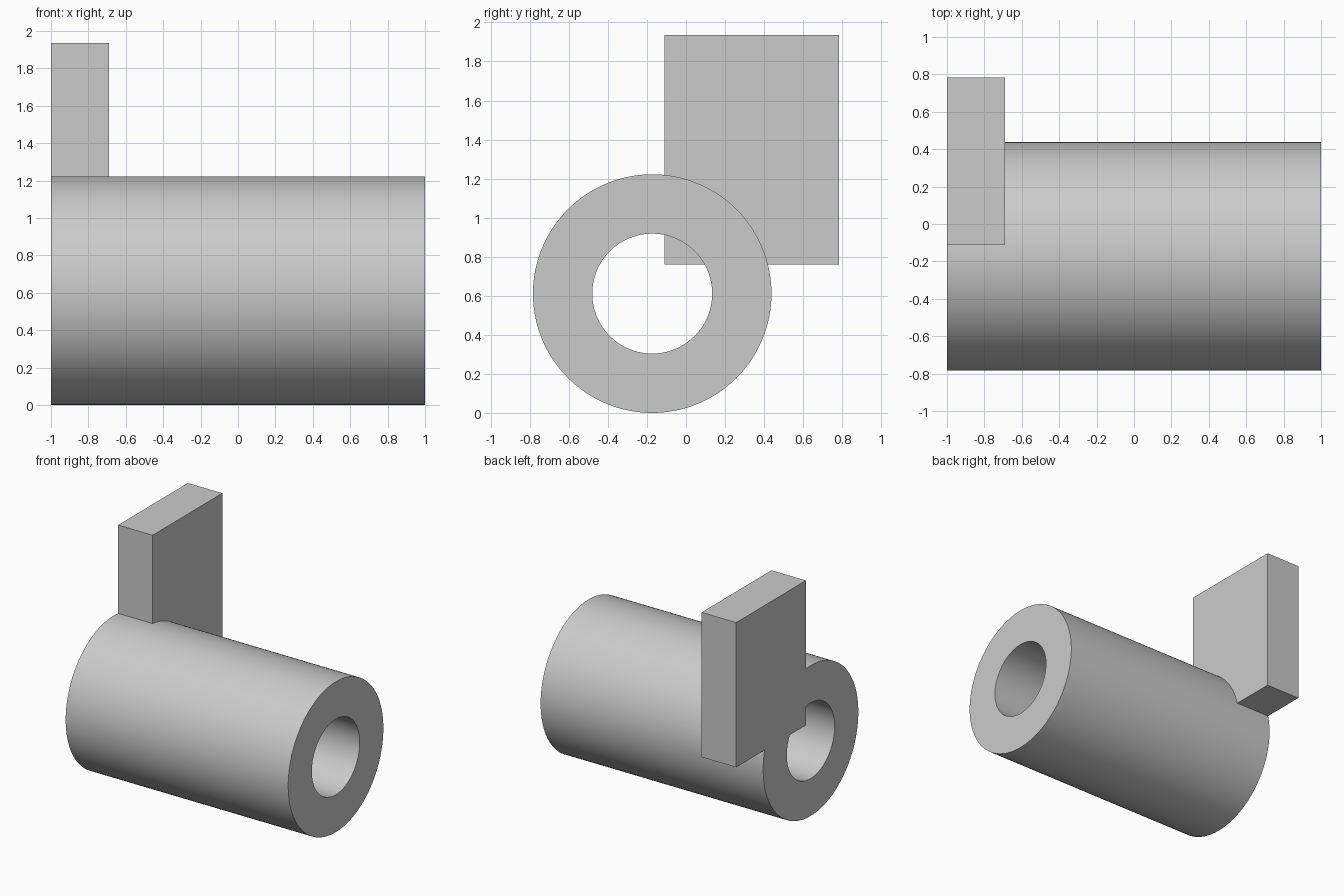
import bpy
import bmesh
from math import tau, radians
from mathutils import Vector

cube = bpy.data.objects.get("Cube")
if cube:
    bpy.data.objects.remove(cube, do_unlink=True)

# One plain grey for the whole part
grey = bpy.data.materials.new("plain_grey")
colour = (0.6, 0.6, 0.6, 1)
grey.use_nodes = True
grey.diffuse_color = colour
grey.node_tree.nodes["Principled BSDF"].inputs["Base Color"].default_value = colour


def add_object(name, bm):
    bmesh.ops.recalc_face_normals(bm, faces=bm.faces)
    mesh = bpy.data.meshes.new(name)
    bm.to_mesh(mesh)
    bm.free()
    mesh.materials.append(grey)
    obj = bpy.data.objects.new(name, mesh)
    bpy.context.collection.objects.link(obj)
    return obj


# Tube: a rectangular wall section spun around the x axis
axis = Vector((0, -0.173, 0.611))
outer, inner = 0.611, 0.307
bm = bmesh.new()
section = [bm.verts.new(axis + Vector((x, 0, r)))
           for x, r in ((-1, inner), (1, inner), (1, outer), (-1, outer))]
edges = [bm.edges.new((section[i], section[i - 1])) for i in range(4)]
bmesh.ops.spin(bm, geom=section + edges, cent=axis, axis=(1, 0, 0),
               angle=tau, steps=128, use_merge=True)
bmesh.ops.remove_doubles(bm, verts=bm.verts, dist=0.0001)
tube = add_object("tube_with_plate", bm)

# Plate: upright block flush with the right end of the tube
low, high = Vector((-1, -0.111, 0.76)), Vector((-0.69, 0.784, 1.936))
bm = bmesh.new()
bmesh.ops.create_cube(bm, size=1)
for v in bm.verts:
    v.co = (low + high) / 2 + v.co * (high - low)
plate = add_object("plate", bm)

# Merge the plate into the tube
union = tube.modifiers.new("join_plate", "BOOLEAN")
union.operation = "UNION"
union.solver = "EXACT"
union.object = plate
bpy.ops.object.select_all(action="DESELECT")
bpy.context.view_layer.objects.active = tube
tube.select_set(True)
bpy.ops.object.modifier_apply(modifier=union.name)
bpy.data.objects.remove(plate, do_unlink=True)
bpy.ops.object.shade_smooth_by_angle(angle=radians(30))
